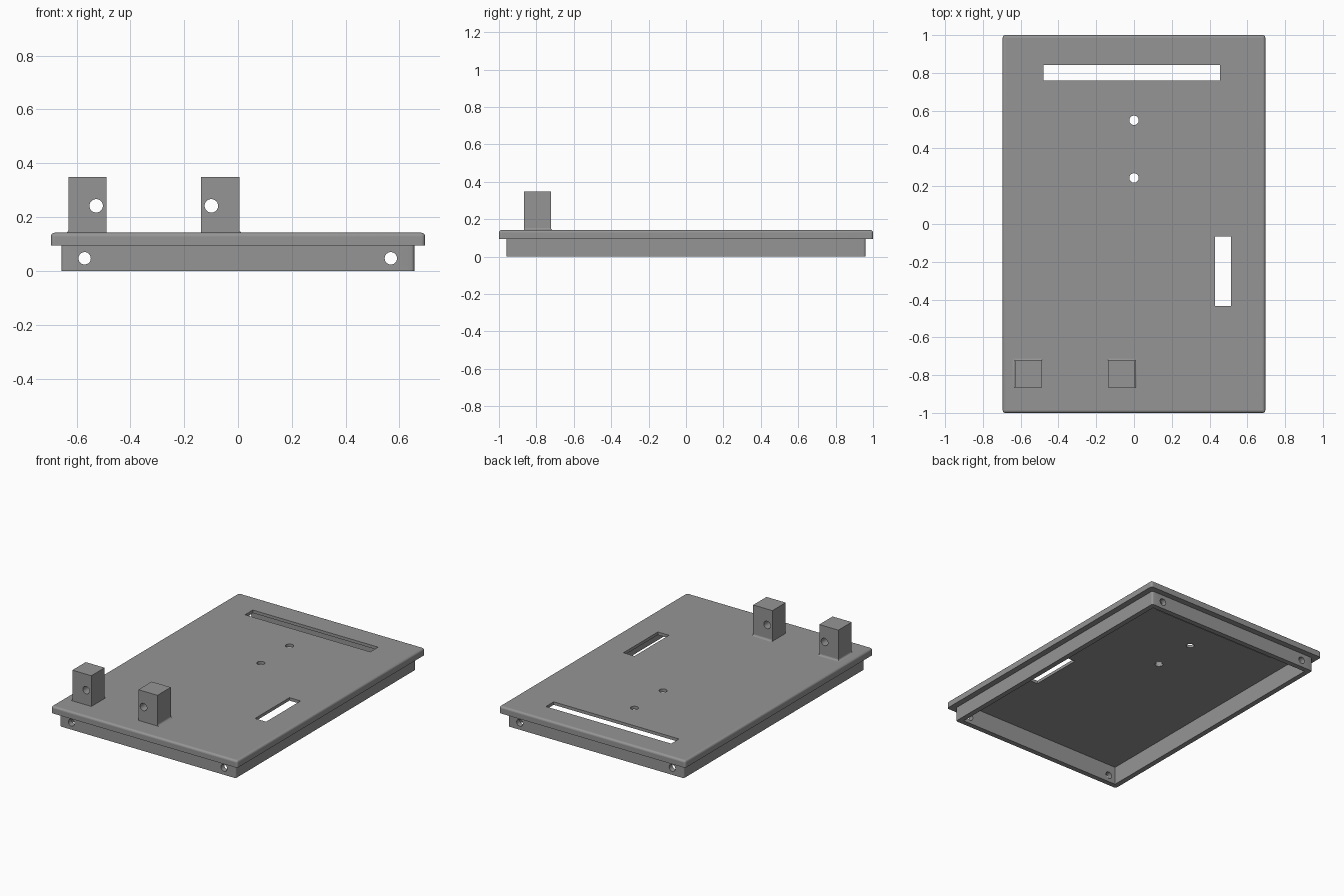
import bpy, bmesh, math
from mathutils import Matrix

if "Cube" in bpy.data.objects:
    bpy.data.objects.remove(bpy.data.objects["Cube"])

grey = bpy.data.materials.new("mid grey")
grey.diffuse_color = (0.3, 0.3, 0.3, 1)
grey.use_nodes = True
grey.node_tree.nodes["Principled BSDF"].inputs["Base Color"].default_value = grey.diffuse_color


def make_object(name, bm):
    bmesh.ops.recalc_face_normals(bm, faces=bm.faces)
    mesh = bpy.data.meshes.new(name)
    bm.to_mesh(mesh)
    bm.free()
    mesh.materials.append(grey)
    ob = bpy.data.objects.new(name, mesh)
    bpy.context.collection.objects.link(ob)
    return ob


def box(name, x0, x1, y0, y1, z0, z1, bevel=0, pick=None):
    """Box from its limits; edges chosen by pick(midpoint, direction) are rounded."""
    bm = bmesh.new()
    bmesh.ops.create_cube(bm, size=1)
    for v in bm.verts:
        v.co = (x1 if v.co.x > 0 else x0, y1 if v.co.y > 0 else y0, z1 if v.co.z > 0 else z0)
    if bevel:
        edges = [e for e in bm.edges
                 if pick((e.verts[0].co + e.verts[1].co) / 2, e.verts[1].co - e.verts[0].co)]
        bmesh.ops.bevel(bm, geom=edges, offset=bevel, segments=5, profile=0.5, affect='EDGES')
    return make_object(name, bm)


def rod(name, x, y, z, length, along_y=False, radius=0.025):
    bm = bmesh.new()
    m = Matrix.Translation((x, y, z))
    if along_y:
        m = m @ Matrix.Rotation(math.pi / 2, 4, 'X')
    bmesh.ops.create_cone(bm, cap_ends=True, segments=32, radius1=radius, radius2=radius,
                          depth=length, matrix=m)
    return make_object(name, bm)


def combine(ob, others, operation='DIFFERENCE'):
    bpy.context.view_layer.objects.active = ob
    for c in others:
        mod = ob.modifiers.new("combine", 'BOOLEAN')
        mod.operation, mod.solver, mod.object = operation, 'EXACT', c
        bpy.ops.object.modifier_apply(modifier=mod.name)
        bpy.data.objects.remove(c)


def smooth(ob):
    """Smooth the roundings and holes, keep the large faces flat."""
    bpy.ops.object.select_all(action='DESELECT')
    ob.select_set(True)
    bpy.context.view_layer.objects.active = ob
    bpy.ops.object.shade_smooth_by_angle(angle=math.radians(30))
    for p in ob.data.polygons:
        if p.area > 0.012:
            p.use_smooth = False


BOTTOM, FLOOR, TOP = 0.095, 0.122, 0.142

# Cover plate with rounded top rim and corners, joined to the skirt below it
lid = box("cover_plate", -0.695, 0.695, -1, 1, BOTTOM, TOP, 0.014,
          lambda mid, d: mid.z > BOTTOM + 0.01)
W = 0.035
sx0, sx1, sy0, sy1 = -0.656, 0.655, -0.96, 0.96
skirt = box("skirt", sx0, sx1, sy0, sy1, 0, 0.11, 0.012, lambda mid, d: abs(d.z) > 0.01)
combine(lid, [skirt], 'UNION')

# Hollow underside, slots, round holes and screw holes through both end walls
combine(lid, [box("inside", sx0 + W, sx1 - W, sy0 + W, sy1 - W, -0.1, FLOOR),
              box("slot", -0.48, 0.455, 0.76, 0.843, 0.05, 0.3),
              box("slot", 0.43, 0.513, -0.433, -0.066, 0.05, 0.3),
              rod("hole", 0, 0.549, 0.12, 0.2),
              rod("hole", 0, 0.244, 0.12, 0.2)]
        + [rod("hole", x, 0, 0.047, 3, True, 0.023) for x in (-0.57, 0.568)])
smooth(lid)


# Hinge posts: square columns with a small flare on the back and one side
def post(name, x0, x1, flare_left, hole_x):
    y0, y1, top, r = -0.865, -0.723, 0.349, 0.012
    angles = [math.pi / 2 * i / 4 for i in range(4, -1, -1)]
    rings = [(TOP + r * (1 - math.sin(t)), r * (1 - math.cos(t))) for t in angles] + [(top, 0)]
    bm = bmesh.new()
    loops = []
    for z, o in rings:
        a, b = (x0 - o, x1) if flare_left else (x0, x1 + o)
        loops.append([bm.verts.new(p) for p in
                      ((a, y0, z), (b, y0, z), (b, y1 + o, z), (a, y1 + o, z))])
    for lo, hi in zip(loops, loops[1:]):
        for i in range(4):
            j = (i + 1) % 4
            bm.faces.new((lo[i], lo[j], hi[j], hi[i]))
    bm.faces.new(loops[0][::-1])
    bm.faces.new(loops[-1])
    ob = make_object(name, bm)
    # Turn the flare into a concave curve that meets the plate
    for v in ob.data.vertices:
        if v.co.z < TOP + r + 1e-4:
            k = min(1, max(0, (v.co.z - TOP) / r))
            o = r * (1 - math.sqrt(max(0, 1 - (1 - k) ** 2)))
            if v.co.y > y0 + 0.01:
                v.co.y = y1 + o
            if flare_left and v.co.x < x0 + 0.01:
                v.co.x = x0 - o
            if not flare_left and v.co.x > x1 - 0.01:
                v.co.x = x1 + o
    combine(ob, [rod("hole", hole_x, -0.8, 0.242, 0.6, True)])
    smooth(ob)


post("left_post", -0.63, -0.488, True, -0.527)
post("middle_post", -0.138, 0.005, False, -0.099)
